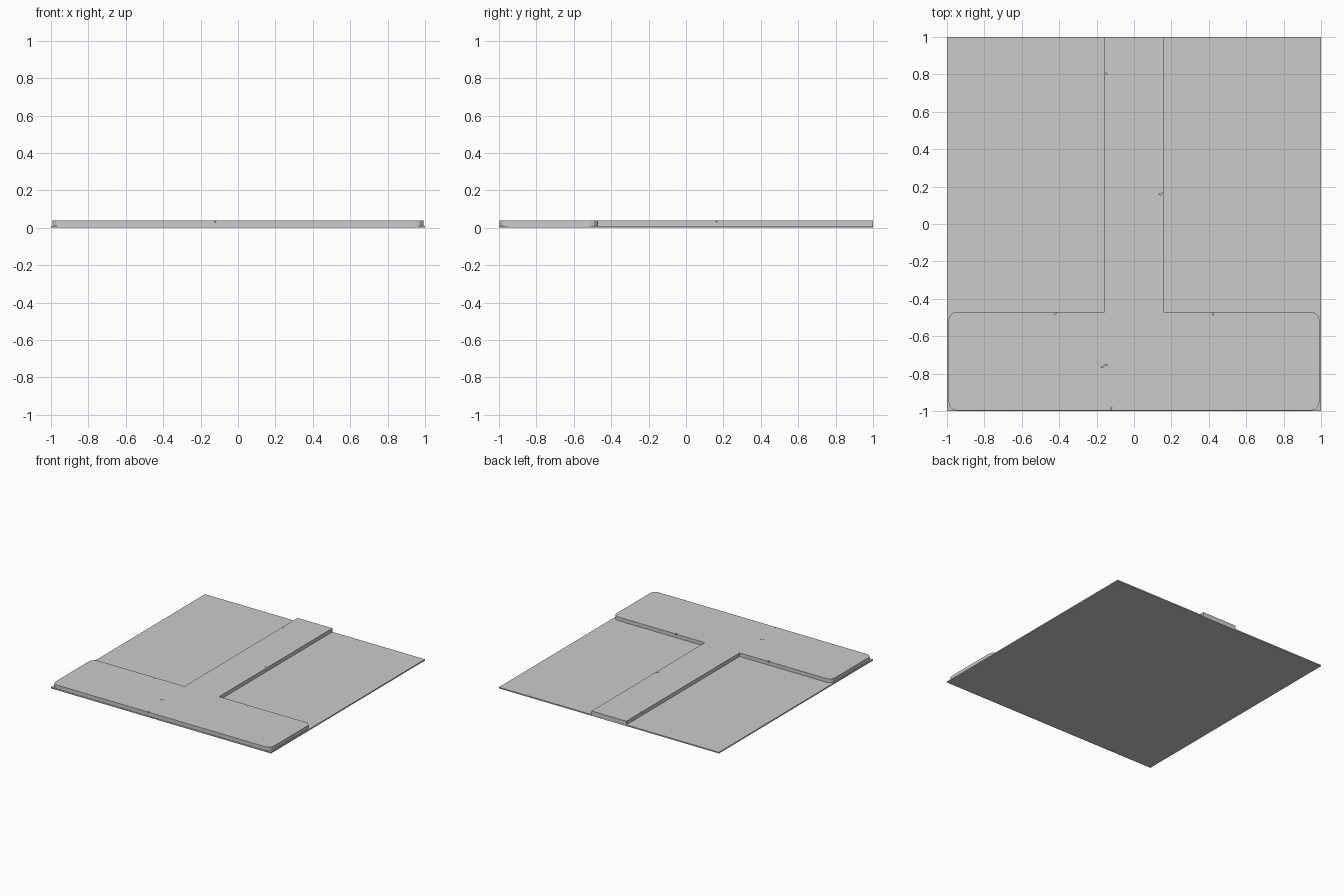
import bpy
import bmesh
from math import radians, cos, sin
from mathutils import Vector, Matrix

default = bpy.data.objects.get("Cube")
if default:
    bpy.data.objects.remove(default, do_unlink=True)

BASE_TOP, PATH_TOP = 0.01, 0.04

grey = bpy.data.materials.new("stone grey")
grey.use_nodes = True
colour = (0.6, 0.6, 0.6, 1)
grey.diffuse_color = colour
grey.node_tree.nodes["Principled BSDF"].inputs["Base Color"].default_value = colour


def add_prism(bm, outline, bottom, top, matrix=Matrix()):
    """Extrude a flat outline between two heights."""
    face = bm.faces.new([bm.verts.new((x, y, bottom)) for x, y in outline])
    extruded = bmesh.ops.extrude_face_region(bm, geom=[face])["geom"]
    raised = [v for v in extruded if isinstance(v, bmesh.types.BMVert)]
    bmesh.ops.translate(bm, verts=raised, vec=(0, 0, top - bottom))
    bmesh.ops.transform(bm, matrix=matrix, verts=list(face.verts) + raised)


def make_object(name, bm):
    bmesh.ops.recalc_face_normals(bm, faces=bm.faces)
    mesh = bpy.data.meshes.new(name)
    bm.to_mesh(mesh)
    bm.free()
    mesh.materials.append(grey)
    obj = bpy.data.objects.new(name, mesh)
    bpy.context.collection.objects.link(obj)
    return obj


def rounded_corner(x, y, radius, start, steps=3):
    """Quarter arc, counter-clockwise, around the point x, y."""
    angles = [radians(start + 90 * i / steps) for i in range(steps + 1)]
    return [(x + radius * cos(a), y + radius * sin(a)) for a in angles]


# Thin square ground plate
bm = bmesh.new()
add_prism(bm, [(-1, -1), (1, -1), (1, 1), (-1, 1)], 0, BASE_TOP)
make_object("ground_plate", bm)

# Raised T-shaped slab: wide front bar with a stem running to the back
side, front, back, radius, stem = 0.992, -0.997, -0.47, 0.045, 0.158
outline = (
    rounded_corner(-side + radius, front + radius, radius, 180)
    + rounded_corner(side - radius, front + radius, radius, 270)
    + rounded_corner(side - radius, back - radius, radius, 0)
    + [(stem, back), (stem, 1), (-stem, 1), (-stem, back)]
    + rounded_corner(-side + radius, back - radius, radius, 90)
)
bm = bmesh.new()
add_prism(bm, outline, BASE_TOP / 2, PATH_TOP)
slab = make_object("raised_t_slab", bm)

# Small zigzag cracks: x, y, direction in degrees
cracks = [(-0.16, -0.76, 20), (-0.12, front, 90), (-0.42, back, 80),
          (0.42, back, 100), (-stem, 0.8, 10), (0.15, 0.16, 0)]
zigzag = [(-0.02, 0), (-0.006, -0.006), (0.006, 0.002), (0.02, -0.002),
          (0.006, 0.008), (-0.006, 0.001)]
bm = bmesh.new()
for x, y, turn in cracks:
    place = Matrix.Translation(Vector((x, y, 0))) @ Matrix.Rotation(radians(turn), 4, "Z")
    add_prism(bm, zigzag, PATH_TOP - 0.01, PATH_TOP + 0.01, place)
cutter = make_object("crack_cutter", bm)
cutter.hide_render = True

cut = slab.modifiers.new("cracks", "BOOLEAN")
cut.operation = "DIFFERENCE"
cut.solver = "EXACT"
cut.object = cutter
bpy.context.view_layer.objects.active = slab
bpy.ops.object.modifier_apply(modifier=cut.name)
bpy.data.objects.remove(cutter, do_unlink=True)
